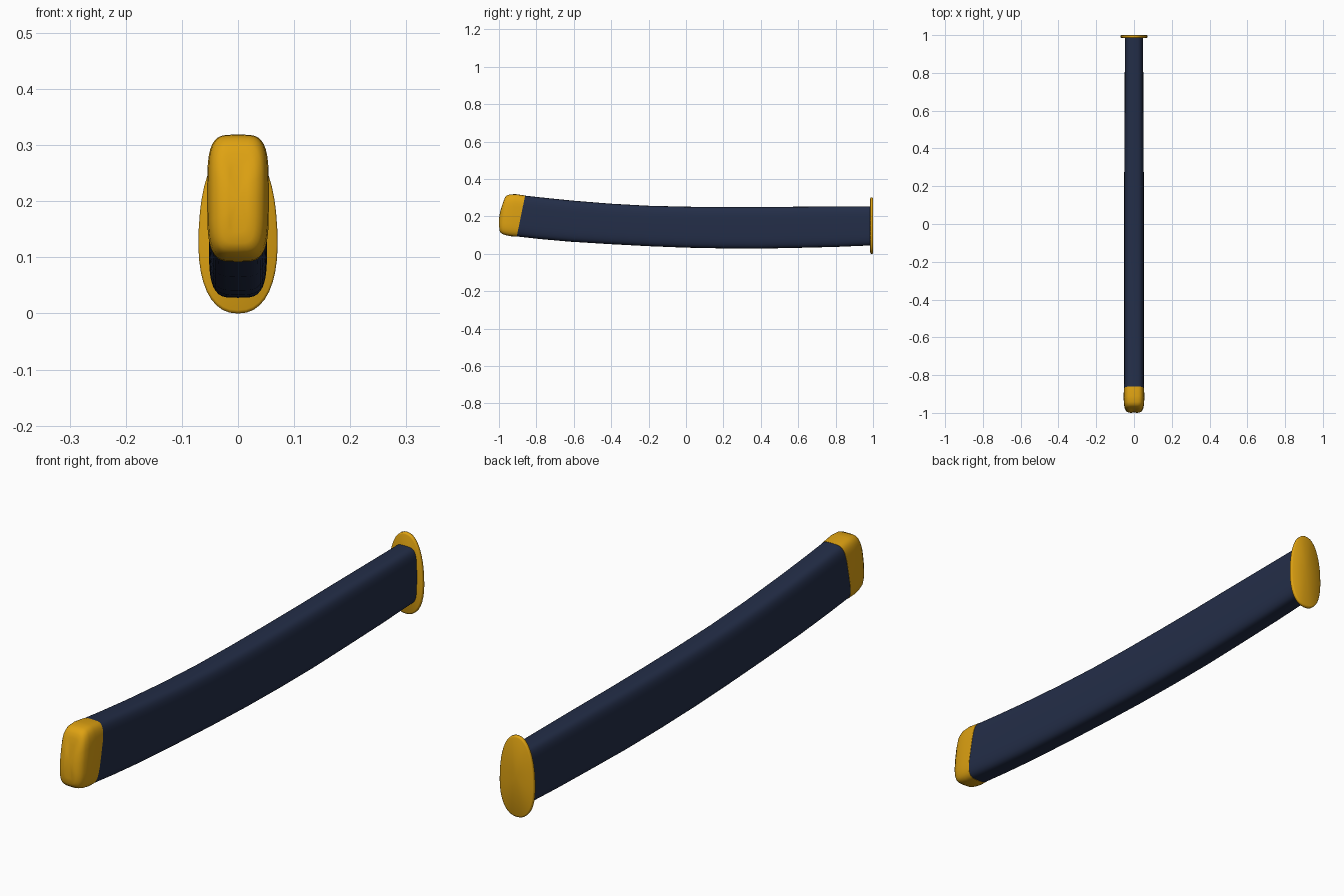
import bpy, bmesh, math

if "Cube" in bpy.data.objects:
    bpy.data.objects.remove(bpy.data.objects["Cube"])

def material(name, rgb):
    m = bpy.data.materials.new(name)
    m.diffuse_color = (*rgb, 1)
    m.use_nodes = True
    m.node_tree.nodes["Principled BSDF"].inputs["Base Color"].default_value = m.diffuse_color
    return m

navy = material("navy", (0.017, 0.027, 0.065))
gold = material("gold", (0.73, 0.36, 0.006))
N = 40

def ring(top, bottom, hw, power=4.0, bow=0.0, taper=0.0):
    """Superellipse section spanning a top and a bottom (y, z) point."""
    pts = []
    for i in range(N):
        a = 2 * math.pi * i / N
        c, s = math.cos(a), math.sin(a)
        u = math.copysign(abs(c) ** (2 / power), c)
        t = math.copysign(abs(s) ** (2 / power), s)
        k = (t + 1) / 2
        y = bottom[0] + (top[0] - bottom[0]) * k - bow * (1 - t * t)
        z = bottom[1] + (top[1] - bottom[1]) * k
        pts.append((u * hw * (1 - taper * t), y, z))
    return pts

def loft(name, rings, mat, angle):
    bm = bmesh.new()
    vs = [[bm.verts.new(p) for p in r] for r in rings]
    for a, b in zip(vs, vs[1:]):
        for i in range(N):
            j = (i + 1) % N
            bm.faces.new((a[i], a[j], b[j], b[i]))
    # fan both ends
    for r in (vs[0], vs[-1]):
        mid = bm.verts.new([sum(v.co[k] for v in r) / N for k in range(3)])
        for i in range(N):
            bm.faces.new((r[i], r[(i + 1) % N], mid))
    bmesh.ops.recalc_face_normals(bm, faces=bm.faces)
    me = bpy.data.meshes.new(name)
    bm.to_mesh(me)
    bm.free()
    me.materials.append(mat)
    ob = bpy.data.objects.new(name, me)
    bpy.context.collection.objects.link(ob)
    bpy.ops.object.select_all(action='DESELECT')
    ob.select_set(True)
    bpy.context.view_layer.objects.active = ob
    bpy.ops.object.shade_smooth_by_angle(angle=math.radians(angle))

# curved wooden body: top y, top z, bottom y, bottom z, half width
body = [(-0.86, 0.311, -0.905, 0.093, 0.053), (-0.75, 0.299, -0.78, 0.079, 0.052),
        (-0.6, 0.284, -0.62, 0.065, 0.052), (-0.4, 0.268, -0.41, 0.052, 0.052),
        (-0.2, 0.257, -0.2, 0.041, 0.052), (0, 0.252, 0, 0.033, 0.052),
        (0.2, 0.25, 0.2, 0.029, 0.052), (0.4, 0.25, 0.4, 0.028, 0.051),
        (0.6, 0.252, 0.6, 0.032, 0.05), (0.8, 0.253, 0.8, 0.037, 0.049),
        (0.987, 0.254, 0.987, 0.045, 0.048)]
loft("curved_body", [ring(b[:2], b[2:4], b[4]) for b in body], navy, 50)

# rounded end cap: same columns plus forward bow
cap = [(-0.86, 0.312, -0.905, 0.092, 0.054, 0), (-0.91, 0.319, -0.935, 0.094, 0.055, 0),
       (-0.942, 0.318, -0.962, 0.099, 0.053, 0.003), (-0.958, 0.312, -0.98, 0.105, 0.049, 0.005),
       (-0.968, 0.301, -0.992, 0.113, 0.042, 0.007), (-0.974, 0.286, -0.997, 0.125, 0.031, 0.008),
       (-0.98, 0.265, -0.999, 0.145, 0.016, 0.008)]
loft("end_cap", [ring(c[:2], c[2:4], c[4], bow=c[5]) for c in cap], gold, 60)

# thin egg-shaped guard plate
guard = [(0.985, 0.006), (0.988, 0), (0.997, 0), (1.0, 0.006)]
loft("guard_plate", [ring((y, 0.302 - d), (y, d), 0.07 - d / 2, 2.3, taper=0.1)
                     for y, d in guard], gold, 80)
